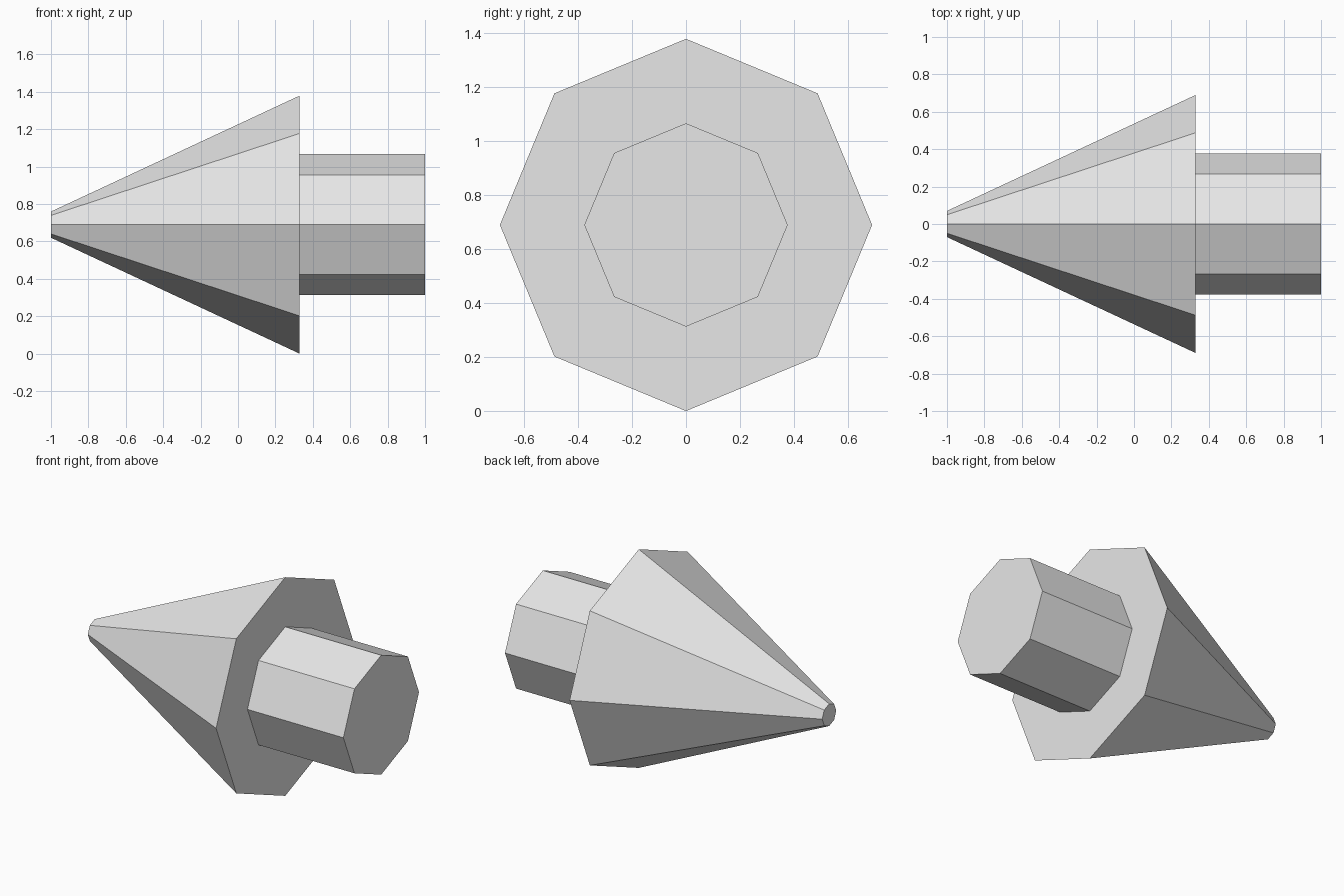
import bpy
from math import pi
from mathutils import Matrix

cube = bpy.data.objects.get("Cube")
if cube:
    bpy.data.objects.remove(cube, do_unlink=True)

SIDES = 8
AXIS_Z = 0.69

grey = bpy.data.materials.new("light_grey")
grey.use_nodes = True
colour = (0.8, 0.8, 0.8, 1)
grey.diffuse_color = colour
grey.node_tree.nodes["Principled BSDF"].inputs["Base Color"].default_value = colour


def octagon_part(name, x_start, x_end, r_start, r_end):
    """Flat-shaded octagonal frustum lying along the x axis, corner upward."""
    bpy.ops.mesh.primitive_cone_add(vertices=SIDES, radius1=r_start, radius2=r_end,
                                    depth=x_end - x_start)
    part = bpy.context.object
    part.name = name
    part.data.transform(Matrix.Rotation(pi / 2, 4, 'Y'))
    part.location = ((x_start + x_end) / 2, 0, AXIS_Z)
    part.data.materials.append(grey)
    return part


# Tapered head with a small blunt tip
octagon_part("pointed_head", -1, 0.33, 0.07, 0.69)

# Straight shaft behind the head
octagon_part("shaft", 0.33, 1, 0.377, 0.377)
